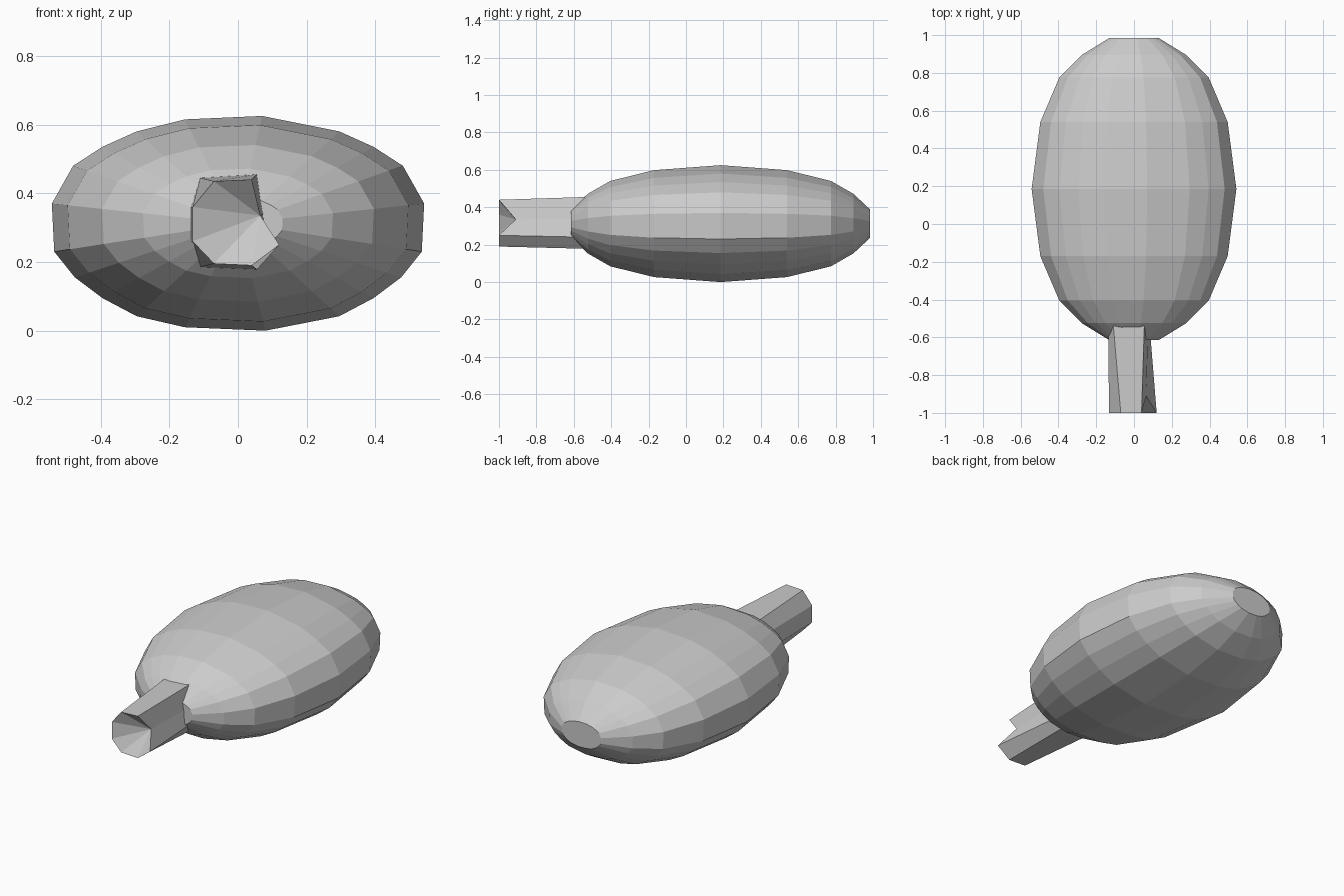
import bpy, bmesh

if "Cube" in bpy.data.objects:
    bpy.data.objects.remove(bpy.data.objects["Cube"])


def loft(name, rings, start_fan=None):
    """Skin a list of equal-length closed rings; optionally fan the first cap from one point."""
    bm = bmesh.new()
    loops = [[bm.verts.new(p) for p in ring] for ring in rings]
    n = len(loops[0])
    for a, b in zip(loops, loops[1:]):
        for i in range(n):
            j = (i + 1) % n
            bm.faces.new((a[i], a[j], b[j], b[i]))
    if start_fan is None:
        bm.faces.new(loops[0])
    else:
        for k in range(1, n - 1):
            ids = (start_fan, (start_fan + k) % n, (start_fan + k + 1) % n)
            bm.faces.new([loops[0][i] for i in ids])
    bm.faces.new(loops[-1])
    bmesh.ops.recalc_face_normals(bm, faces=bm.faces)
    mesh = bpy.data.meshes.new(name)
    bm.to_mesh(mesh)
    bm.free()
    obj = bpy.data.objects.new(name, mesh)
    bpy.context.collection.objects.link(obj)
    return obj


# Faceted egg-shaped body: one cross-section scaled along y
right = [(0.07, 0.625), (0.295, 0.58), (0.395, 0.535), (0.48, 0.48), (0.542, 0.37),
         (0.535, 0.23), (0.475, 0.155), (0.395, 0.095), (0.295, 0.042), (0.08, 0.0)]
left = [(-x, z) for x, z in reversed(right)]
left[0], left[-1] = (-0.155, 0.01), (-0.155, 0.615)
section = right + left
half = [(0.0, 1.0), (0.355, 0.915), (0.59, 0.73), (0.71, 0.51), (0.80, 0.24)]
stations = [(0.185 - d, s) for d, s in reversed(half)]
stations += [(0.185 + d, s) for d, s in half[1:]]
mid = 0.3125
loft("body", [[(x * s, y, mid + (z - mid) * s) for x, z in section] for y, s in stations])

# Stubby stem with a notched, hollowed end
tip = [(-0.07, 0.435), (0.04, 0.44), (0.065, 0.335), (0.12, 0.25),
       (0.04, 0.19), (-0.07, 0.195), (-0.132, 0.26), (-0.132, 0.36)]
base = [(-0.11, 0.445), (0.055, 0.455), (0.075, 0.34), (0.082, 0.24),
        (0.055, 0.178), (-0.11, 0.185), (-0.137, 0.26), (-0.137, 0.36)]
tip_ring = [(x, -0.91 if i == 2 else -1.0, z) for i, (x, z) in enumerate(tip)]
base_ring = [(x, -0.53, z) for x, z in base]
inner_ring = [(x * 0.8, -0.45, mid + (z - mid) * 0.8) for x, z in base]
loft("stem", [tip_ring, base_ring, inner_ring], start_fan=2)
